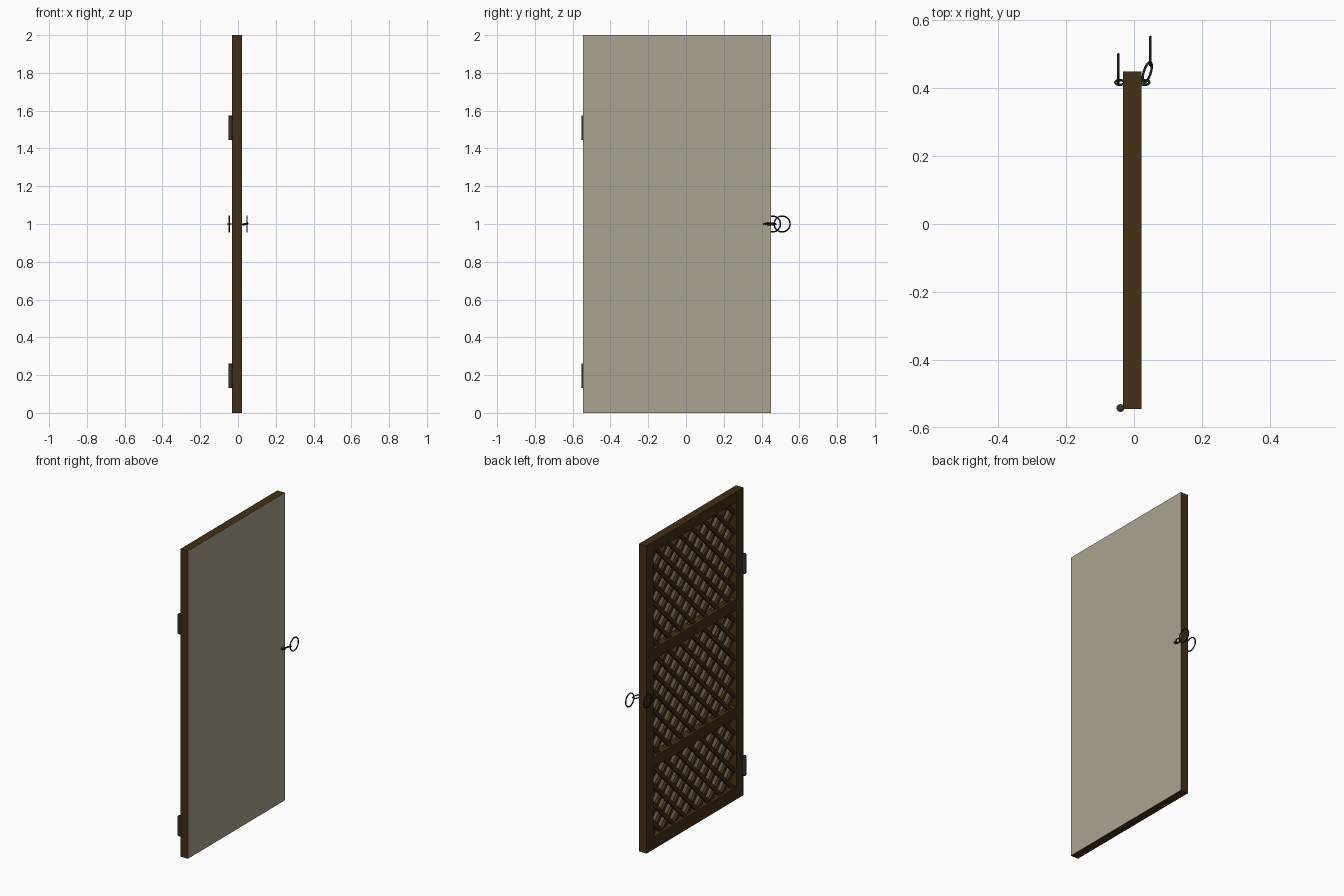
import bpy, math
from mathutils import Vector, Matrix

if "Cube" in bpy.data.objects:
    bpy.data.objects.remove(bpy.data.objects["Cube"])


def material(name, rgb):
    m = bpy.data.materials.new(name)
    m.diffuse_color = (*rgb, 1)
    m.use_nodes = True
    m.node_tree.nodes["Principled BSDF"].inputs["Base Color"].default_value = m.diffuse_color
    return m


WOOD = material("dark wood", (0.056, 0.029, 0.007))
PAPER = material("beige backing", (0.41, 0.37, 0.28))
STEEL = material("hinge steel", (0.03, 0.036, 0.038))
IRON = material("black iron", (0.012, 0.012, 0.013))

BOX_FACES = [(0, 1, 3, 2), (4, 6, 7, 5), (0, 4, 5, 1),
             (2, 3, 7, 6), (0, 2, 6, 4), (1, 5, 7, 3)]


def mesh_object(name, verts, faces, mat):
    me = bpy.data.meshes.new(name)
    me.from_pydata(verts, [], faces)
    me.materials.append(mat)
    ob = bpy.data.objects.new(name, me)
    bpy.context.collection.objects.link(ob)
    return ob


def boxes(name, items, mat):
    """items: (centre, size, rotation about x)"""
    verts, faces = [], []
    for c, s, ang in items:
        r = Matrix.Rotation(ang, 3, 'X')
        n = len(verts)
        for i in (-.5, .5):
            for j in (-.5, .5):
                for k in (-.5, .5):
                    verts.append(Vector(c) + r @ Vector((i * s[0], j * s[1], k * s[2])))
        faces += [tuple(n + q for q in f) for f in BOX_FACES]
    return mesh_object(name, verts, faces, mat)


def span(x0, x1, y0, y1, z0, z1):
    return (((x0 + x1) / 2, (y0 + y1) / 2, (z0 + z1) / 2), (x1 - x0, y1 - y0, z1 - z0), 0)


def loop(name, centre, u, v, a, b, r, n=32):
    """Closed wire: ellipse with half axes a along u and b along v."""
    u, v, c = Vector(u).normalized(), Vector(v).normalized(), Vector(centre)
    w = u.cross(v)
    verts, faces, m = [], [], 10
    for i in range(n):
        t = 2 * math.pi * i / n
        p = c + u * a * math.cos(t) + v * b * math.sin(t)
        out = (u * b * math.cos(t) + v * a * math.sin(t)).normalized()
        for j in range(m):
            s = 2 * math.pi * j / m
            verts.append(p + out * r * math.cos(s) + w * r * math.sin(s))
            faces.append((i * m + j, (i + 1) % n * m + j,
                          (i + 1) % n * m + (j + 1) % m, i * m + (j + 1) % m))
    ob = mesh_object(name, verts, faces, IRON)
    ob.data.shade_smooth()
    return ob


# door extents and the three openings
X0, X1, Y0, Y1 = -0.032, 0.0215, -0.545, 0.45
OY0, OY1 = Y0 + 0.07, Y1 - 0.07
OPENINGS = [(0.08, 0.53), (0.60, 1.23), (1.30, 1.93)]

# frame: stiles and rails
boxes("stiles", [span(X0, X1, Y0, OY0, 0, 2), span(X0, X1, OY1, Y1, 0, 2)], WOOD)
edges = [0] + [z for o in OPENINGS for z in o] + [2]
boxes("rails", [span(X0, X1, OY0, OY1, edges[i], edges[i + 1])
                for i in range(0, len(edges), 2)], WOOD)

# backing sheet over the whole +x face
boxes("backing_sheet", [span(X1, X1 + 0.0006, Y0, Y1, 0, 2)], PAPER)

# diagonal lattice, clipped to each opening
STEP, WIDTH = 0.122, 0.024
for number, (z0, z1) in enumerate(OPENINGS):
    cy, cz = (OY0 + OY1) / 2, (z0 + z1) / 2
    hy, hz = (OY1 - OY0) / 2, (z1 - z0) / 2
    bars = []
    for sign, x in ((1, -0.010), (-1, -0.001)):
        for k in range(-12, 13):
            off = (k + 0.5) * STEP            # bar runs along z = sign * (y - off)
            a, b = max(-hy, off - hz), min(hy, off + hz)
            if b - a < 0.01:
                continue
            mid = (a + b) / 2
            bars.append(((x, cy + mid, cz + sign * (mid - off)),
                         (0.018, (b - a) * math.sqrt(2) + 0.03, WIDTH),
                         sign * math.pi / 4))
    boxes(f"lattice_{number + 1}", bars, WOOD)

# hinge barrels
for number, z in enumerate((0.197, 1.51)):
    bpy.ops.mesh.primitive_cylinder_add(vertices=24, radius=0.0115, depth=0.13,
                                        location=(-0.04, -0.542, z))
    ob = bpy.context.object
    ob.name = f"hinge_{number + 1}"
    ob.data.materials.append(STEEL)
    bev = ob.modifiers.new("rounded ends", 'BEVEL')
    bev.width, bev.segments = 0.004, 2
    bpy.ops.object.shade_smooth_by_angle()

# pull rings with their eyes and link
AX, AY, AZ = (1, 0, 0), (0, 1, 0), (0, 0, 1)
loop("eye_left", (-0.042, 0.417, 1), AX, AY, 0.013, 0.007, 0.0035)
loop("eye_right", (0.032, 0.417, 1), AX, AY, 0.013, 0.007, 0.0035)
loop("link_right", (0.039, 0.447, 1), (0.3, 0.95, 0), (0.9, -0.285, 0.35), 0.031, 0.011, 0.0035)
loop("ring_left", (-0.046, 0.458, 1), AY, AZ, 0.042, 0.042, 0.0038, 48)
loop("ring_right", (0.048, 0.509, 1), AY, AZ, 0.042, 0.042, 0.0038, 48)
